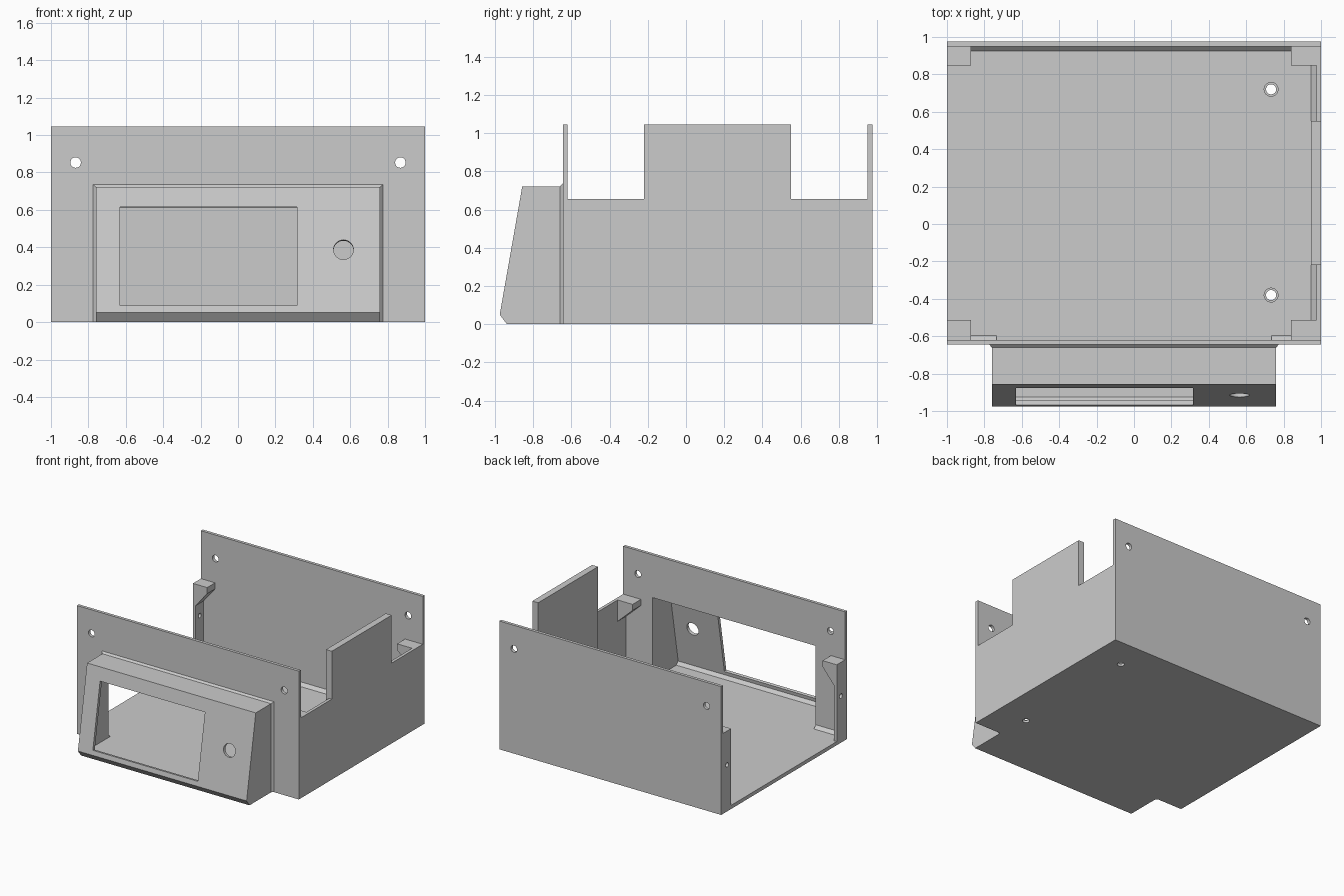
import bpy, bmesh, math
from mathutils import Matrix, Vector

default = bpy.data.objects.get("Cube")
if default:
    bpy.data.objects.remove(default, do_unlink=True)

grey = bpy.data.materials.new("light_grey_plastic")
grey.use_nodes = True
grey.diffuse_color = (0.6, 0.6, 0.6, 1)
grey.node_tree.nodes["Principled BSDF"].inputs["Base Color"].default_value = (0.6, 0.6, 0.6, 1)


def finish(name, bm):
    bmesh.ops.recalc_face_normals(bm, faces=bm.faces)
    mesh = bpy.data.meshes.new(name)
    bm.to_mesh(mesh)
    bm.free()
    mesh.materials.append(grey)
    obj = bpy.data.objects.new(name, mesh)
    bpy.context.collection.objects.link(obj)
    return obj


def prism(name, profile, x0, x1):
    """Extrude a (y, z) outline along x."""
    bm = bmesh.new()
    face = bm.faces.new([bm.verts.new((x0, y, z)) for y, z in profile])
    new = bmesh.ops.extrude_face_region(bm, geom=[face])["geom"]
    bmesh.ops.translate(bm, vec=(x1 - x0, 0, 0),
                        verts=[v for v in new if isinstance(v, bmesh.types.BMVert)])
    return finish(name, bm)


def box(name, x0, x1, y0, y1, z0, z1):
    return prism(name, [(y0, z0), (y1, z0), (y1, z1), (y0, z1)], x0, x1)


def hull(name, points):
    bm = bmesh.new()
    for p in points:
        bm.verts.new(p)
    bmesh.ops.convex_hull(bm, input=bm.verts)
    bmesh.ops.dissolve_limit(bm, angle_limit=0.01, verts=bm.verts, edges=bm.edges)
    return finish(name, bm)


def drill(center, direction, radius, depth):
    bm = bmesh.new()
    turn = Vector((0, 0, 1)).rotation_difference(Vector(direction)).to_matrix().to_4x4()
    bmesh.ops.create_cone(bm, cap_ends=True, segments=32, radius1=radius, radius2=radius,
                          depth=depth, matrix=Matrix.Translation(center) @ turn)
    return finish("cutter", bm)


def cut(obj, cutters):
    for cutter in cutters:
        mod = obj.modifiers.new("cut", "BOOLEAN")
        mod.operation = "DIFFERENCE"
        mod.solver = "EXACT"
        mod.object = cutter
        bpy.context.view_layer.objects.active = obj
        bpy.ops.object.modifier_apply(modifier=mod.name)
        bpy.data.objects.remove(cutter, do_unlink=True)


FRONT, BACK = -0.645, 0.975    # outer wall planes
T = 0.025                      # wall thickness
FLOOR, LOW, TOP = 0.03, 0.655, 1.045
IN_F, IN_B, IN_S = FRONT + T, BACK - T, 1 - T

# Floor with two countersunk screw holes
floor = box("floor", -1, IN_S, IN_F, IN_B, 0, FLOOR)
for y in (0.72, -0.38):
    cut(floor, [drill((0.733, y, 0), (0, 0, 1), 0.027, 0.2),
                drill((0.733, y, 0.04), (0, 0, 1), 0.037, 0.04)])


# Interior of the display housing, also the opening in the front wall
def housing_cavity():
    return prism("cutter", [(-0.55, FLOOR), (-0.925, FLOOR), (-0.949, 0.055),
                            (-0.836, 0.697), (-0.55, 0.697)], -0.735, 0.735)


# Front and back walls with screw holes near the top
front_wall = box("front_wall", -1, 1, FRONT, IN_F, 0, TOP)
back_wall = box("back_wall", -1, 1, IN_B, BACK, 0, TOP)
for wall, y in ((front_wall, FRONT), (back_wall, BACK)):
    cut(wall, [drill((x, y, 0.853), (0, 1, 0), 0.028, 0.2) for x in (-0.868, 0.868)])
cut(front_wall, [housing_cavity()])

# Side wall with a raised, thicker middle; the other side is open
prism("side_wall", [(IN_F, 0), (IN_B, 0), (IN_B, LOW), (0.55, LOW), (0.55, TOP),
                    (-0.22, TOP), (-0.22, LOW), (IN_F, LOW)], IN_S, 1)
box("side_wall_pad", 0.947, IN_S, -0.22, 0.55, FLOOR, TOP)

# Sloped fillets where walls meet the floor
prism("back_fillet", [(IN_B, FLOOR), (IN_B - T, FLOOR), (IN_B, FLOOR + T)], -IN_S, IN_S)
for side, x0, x1 in (("right", -IN_S, -0.735), ("left", 0.735, IN_S)):
    prism("front_fillet_" + side,
          [(IN_F, FLOOR), (IN_F + T, FLOOR), (IN_F, FLOOR + T)], x0, x1)
hull("side_fillet", [(x, y, z) for y in (IN_F, IN_B)
                     for x, z in ((IN_S, FLOOR), (0.947, FLOOR), (IN_S, FLOOR + T))])

# Corner lugs with tapered undersides
for end, wall_y, lug_y in (("front", IN_F, -0.512), ("back", IN_B, 0.848)):
    for side, wall_x, lug_x in (("right", -IN_S, -0.872), ("left", IN_S, 0.84)):
        block = [(x, y, z) for x in (wall_x, lug_x) for y in (wall_y, lug_y)
                 for z in (0.605, LOW)]
        hull(f"{end}_{side}_lug", block + [(wall_x, wall_y, 0.48), (wall_x, lug_y, 0.48)])
    # Narrow post on the open side, with a screw hole
    low_y, high_y = sorted((wall_y, lug_y))
    post = box(end + "_post", -1, -IN_S, low_y, high_y, FLOOR, LOW)
    cut(post, [drill((-1, (low_y + high_y) / 2, 0.38), (1, 0, 0), 0.018, 0.2)])

# Sloping display housing
housing = prism("display_housing", [(FRONT, 0), (-0.937, 0), (-0.975, 0.05),
                                    (-0.857, 0.722), (FRONT, 0.722)], -0.76, 0.76)
cut(housing, [housing_cavity()])

# Flared collar joining the housing to the front wall
collar = hull("housing_collar", [(s * w, y, z) for s in (-1, 1)
                                 for w, y, h in ((0.76, -0.66, 0.722), (0.774, FRONT, 0.736))
                                 for z in (0, h)])
cut(collar, [box("cutter", -0.755, 0.755, -0.8, -0.5, -0.1, 0.717)])

# Screen window and knob hole, square to the sloping face
slope = math.atan2(0.118, 0.672)


def face_y(z):
    return -0.975 + (z - 0.05) * math.tan(slope)


window = box("cutter", -0.63, 0.315, -0.05, 0.05, -0.268, 0.268)
window.data.transform(Matrix.Translation((0, face_y(0.352), 0.352))
                      @ Matrix.Rotation(-slope, 4, "X"))
knob = drill((0.564, face_y(0.387), 0.387), (0, -math.cos(slope), math.sin(slope)), 0.053, 0.1)
cut(housing, [window, knob])
